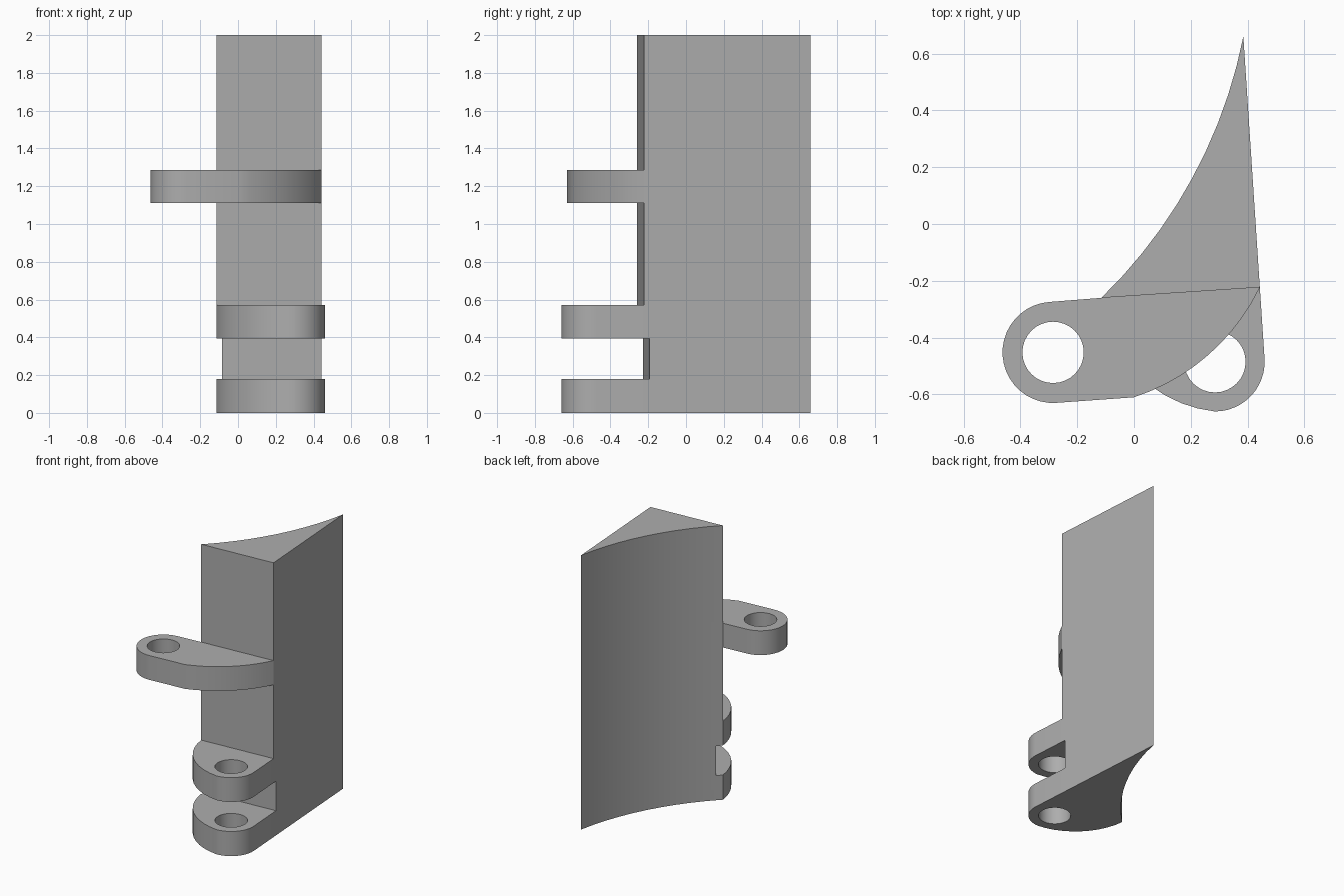
import bpy, bmesh, math
from mathutils import Vector

cube = bpy.data.objects.get("Cube")
if cube:
    bpy.data.objects.remove(cube, do_unlink=True)

grey = bpy.data.materials.new("plain grey")
grey.use_nodes = True
grey.diffuse_color = (0.42, 0.42, 0.42, 1)
grey.node_tree.nodes["Principled BSDF"].inputs["Base Color"].default_value = grey.diffuse_color


def bow(a, b, sag, steps=10):
    """Points on a shallow circular arc from a to b, bulging to the right."""
    a, b = Vector(a), Vector(b)
    half = (b - a).length / 2
    along = (b - a).normalized()
    side = Vector((along.y, -along.x))
    radius = (half * half + sag * sag) / (2 * sag)
    centre = (a + b) / 2 + side * (sag - radius)
    sweep = math.asin(half / radius)
    angles = [sweep * (2 * i / steps - 1) for i in range(steps + 1)]
    return [centre + (along * math.sin(t) + side * math.cos(t)) * radius for t in angles]


def turn(centre, radius, start, end, steps):
    """Points round a centre between two angles in degrees."""
    angles = [math.radians(start + (end - start) * i / steps) for i in range(steps + 1)]
    return [Vector(centre) + Vector((math.cos(t), math.sin(t))) * radius for t in angles]


def prism(name, outline, z0, z1):
    bm = bmesh.new()
    base = bm.faces.new([bm.verts.new((p[0], p[1], z0)) for p in outline])
    top = bmesh.ops.extrude_face_region(bm, geom=[base])["geom"]
    bmesh.ops.translate(bm, vec=(0, 0, z1 - z0),
                        verts=[v for v in top if isinstance(v, bmesh.types.BMVert)])
    bmesh.ops.recalc_face_normals(bm, faces=bm.faces)
    mesh = bpy.data.meshes.new(name)
    bm.to_mesh(mesh)
    bm.free()
    mesh.materials.append(grey)
    obj = bpy.data.objects.new(name, mesh)
    bpy.context.collection.objects.link(obj)
    return obj


def cut(obj, cutter):
    """Subtract the cutter, then throw it away."""
    cutter.hide_render = True
    mod = obj.modifiers.new("cut", 'BOOLEAN')
    mod.operation, mod.solver, mod.object = 'DIFFERENCE', 'EXACT', cutter
    bpy.context.view_layer.objects.active = obj
    bpy.ops.object.modifier_apply(modifier=mod.name)
    bpy.data.objects.remove(cutter, do_unlink=True)


def drill(obj, centre, z0, z1):
    ring = turn(centre, 0.108, 0, 360, 32)[:-1]
    cut(obj, prism("hole_cutter", ring, z0 - 0.1, z1 + 0.1))


def smooth(obj):
    obj.data.shade_smooth()
    obj.data.set_sharp_from_angle(angle=math.radians(30))


front_left, front_right, rear = (-0.115, -0.26), (0.443, -0.223), (0.385, 0.66)

# Wedge-shaped post with a hollow back, notched between the lugs
post = prism("post", [front_right] + bow(front_left, rear, 0.08)[::-1], 0, 2)
notch = [(-0.4, -0.249), (-0.4, -0.5), (0.7, -0.5), (0.7, -0.175)]
cut(post, prism("notch_cutter", notch, 0.18, 0.395))
smooth(post)

# Pair of lower hinge lugs
lug_pin = (0.285, -0.485)
lug_outline = (bow(front_left, (0.285, -0.66), 0.1)
               + turn(lug_pin, 0.175, -90, 3, 12)[1:] + [front_right])
for name, z0, z1 in (("lower_lug", 0, 0.18), ("upper_lug", 0.395, 0.572)):
    lug = prism(name, lug_outline, z0, z1)
    drill(lug, lug_pin, z0, z1)
    smooth(lug)

# Side arm reaching out to the right
arm_pin = (-0.285, -0.452)
arm_outline = (bow((0, -0.61), front_right, 0.06) + [front_left]
               + turn(arm_pin, 0.178, 94, 274, 20))
arm = prism("side_arm", arm_outline, 1.11, 1.287)
drill(arm, arm_pin, 1.11, 1.287)
smooth(arm)
